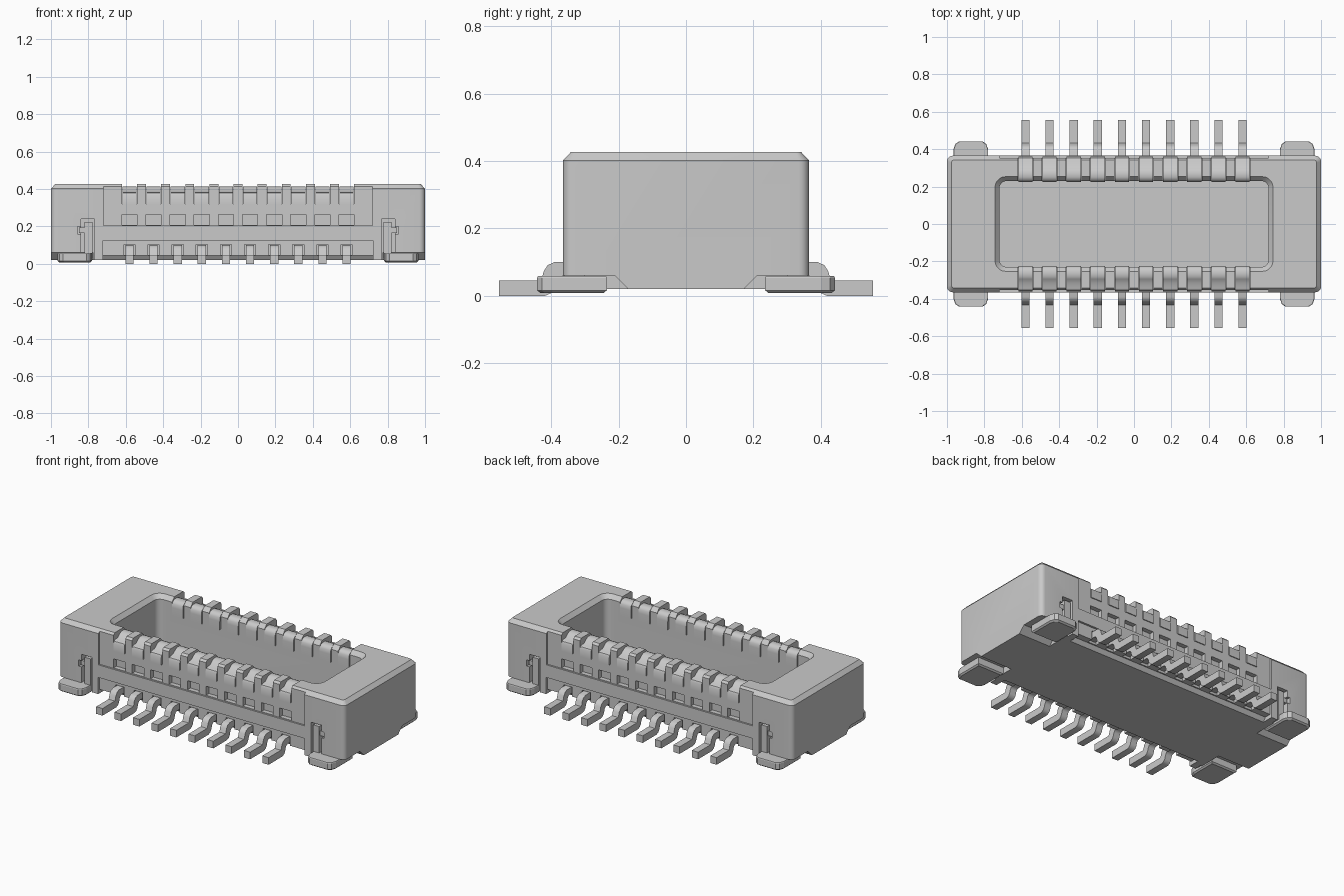
import bpy, bmesh, math

old = bpy.data.objects.get("Cube")
if old:
    bpy.data.objects.remove(old, do_unlink=True)

grey = bpy.data.materials.new("light grey")
grey.use_nodes = True
COLOUR = (0.59, 0.59, 0.59, 1)
grey.diffuse_color = COLOUR
grey.node_tree.nodes["Principled BSDF"].inputs["Base Color"].default_value = COLOUR

PITCH = 0.129
PIN_X = [(i - 4.5) * PITCH for i in range(10)]


def activate(ob):
    bpy.ops.object.select_all(action='DESELECT')
    ob.select_set(True)
    bpy.context.view_layer.objects.active = ob


def finish(name, bm, smooth=False):
    bmesh.ops.recalc_face_normals(bm, faces=bm.faces)
    me = bpy.data.meshes.new(name)
    bm.to_mesh(me)
    bm.free()
    me.materials.append(grey)
    ob = bpy.data.objects.new(name, me)
    bpy.context.collection.objects.link(ob)
    if smooth:
        activate(ob)
        bpy.ops.object.shade_smooth_by_angle(angle=math.radians(35))
    return ob


def loft(bm, loops):
    """Closed solid through loops that have equal point counts."""
    rings = [[bm.verts.new(p) for p in lp] for lp in loops]
    for a, b in zip(rings, rings[1:]):
        n = len(a)
        for i in range(n):
            bm.faces.new((a[i], a[(i + 1) % n], b[(i + 1) % n], b[i]))
    bm.faces.new(rings[0][::-1])
    bm.faces.new(rings[-1])


def round_rect(hx, hy, r, z, steps=5):
    pts = []
    for q, (sx, sy) in enumerate([(1, 1), (-1, 1), (-1, -1), (1, -1)]):
        for i in range(steps + 1):
            a = math.pi / 2 * (q + i / steps)
            pts.append((sx * (hx - r) + r * math.cos(a), sy * (hy - r) + r * math.sin(a), z))
    return pts


def prism(bm, profile, x0, x1, sy=1):
    """Extrude a (y, z) profile along x."""
    loft(bm, [[(x, sy * y, z) for y, z in profile] for x in (x0, x1)])


def box(bm, x0, x1, y0, y1, z0, z1, sy=1):
    prism(bm, [(y0, z0), (y1, z0), (y1, z1), (y0, z1)], x0, x1, sy)


def volume(ob):
    bm = bmesh.new()
    bm.from_object(ob, bpy.context.evaluated_depsgraph_get())
    v = abs(bm.calc_volume()) if bm.faces else 0.0
    bm.free()
    return v


def cut(target, bm):
    """Subtract, using the first solver that gives a sound solid."""
    before = volume(target)
    cutter = finish("cutter", bm)
    cutter.hide_render = True
    mod = target.modifiers.new("cut", 'BOOLEAN')
    mod.operation = 'DIFFERENCE'
    mod.object = cutter
    for solver in ('MANIFOLD', 'EXACT', 'FLOAT'):
        mod.solver = solver
        target.update_tag()
        bpy.context.view_layer.update()
        if 0.5 * before < volume(target) < 0.9999 * before:
            activate(target)
            bpy.ops.object.modifier_apply(modifier=mod.name)
            break
    else:
        target.modifiers.remove(mod)
    bpy.data.objects.remove(cutter, do_unlink=True)


# Housing block with chamfered top
bm = bmesh.new()
loft(bm, [round_rect(1, 0.365, 0.03, 0.02), round_rect(1, 0.365, 0.03, 0.402),
          round_rect(0.977, 0.342, 0.015, 0.426)])
housing = finish("housing", bm)

# Central cavity with flared rim
bm = bmesh.new()
loft(bm, [round_rect(0.72, 0.23, 0.04, 0.1), round_rect(0.72, 0.23, 0.04, 0.4),
          round_rect(0.747, 0.257, 0.06, 0.43)])
cut(housing, bm)

for s in (1, -1):
    # Shallow recess on the upper long wall
    bm = bmesh.new()
    box(bm, -0.72, 0.72, 0.354, 0.45, 0.205, 0.5, s)
    cut(housing, bm)

    # Undercut at the solder side
    bm = bmesh.new()
    prism(bm, [(0.285, 0.01), (0.45, 0.01), (0.45, 0.125), (0.352, 0.125),
               (0.352, 0.045), (0.31, 0.045)], -0.722, 0.722, s)
    cut(housing, bm)

    # Contact slots, wall windows and pin exits
    for y0, z0, z1, w in ((0.2, 0.32, 0.5, 0.041), (0.325, 0.208, 0.265, 0.041),
                          (0.318, 0.03, 0.104, 0.03)):
        bm = bmesh.new()
        for x in PIN_X:
            box(bm, x - w, x + w, y0, 0.45, z0, z1, s)
        cut(housing, bm)

    # Corner notches under the ends
    bm = bmesh.new()
    for x0, x1 in ((0.775, 1.1), (-1.1, -0.775)):
        prism(bm, [(0.155, 0.005), (0.5, 0.005), (0.5, 0.06), (0.212, 0.06)], x0, x1, s)
    cut(housing, bm)

    # Slots for the hold-down plates and their barbs
    for x0, x1, y0, z0, z1 in ((0.766, 0.84, 0.32, 0.01, 0.24), (0.81, 0.858, 0.335, 0.16, 0.2)):
        bm = bmesh.new()
        for m in (1, -1):
            box(bm, m * x0, m * x1, y0, 0.46, z0, z1, s)
        cut(housing, bm)

activate(housing)
bpy.ops.object.shade_smooth_by_angle(angle=math.radians(30))

# Bent solder pin and hooked contact profiles (y, z)
PIN = [(0.30, 0.06), (0.365, 0.06), (0.376, 0.055), (0.383, 0.045), (0.39, 0.022),
       (0.40, 0.008), (0.418, 0.0), (0.555, 0.0), (0.555, 0.045), (0.432, 0.045),
       (0.427, 0.055), (0.422, 0.073), (0.41, 0.091), (0.39, 0.1), (0.30, 0.1)]
HOOK = [(0.36, 0.318), (0.36, 0.366), (0.354, 0.378), (0.342, 0.384), (0.318, 0.386),
        (0.295, 0.405), (0.28, 0.413), (0.25, 0.413), (0.235, 0.406), (0.226, 0.393),
        (0.224, 0.37), (0.224, 0.318)]

for s, side in ((-1, "front"), (1, "back")):
    bm = bmesh.new()
    for x in PIN_X:
        prism(bm, PIN, x - 0.022, x + 0.022, s)
    finish(side + "_solder_pins", bm, True)

    bm = bmesh.new()
    for x in PIN_X:
        prism(bm, HOOK, x - 0.038, x + 0.038, s)
    finish(side + "_contacts", bm, True)

    # Hold-down tabs: rounded foot pad, upright plate and side barb
    for m, end in ((1, "left"), (-1, "right")):
        bm = bmesh.new()
        foot = [(0.78, 0.235), (0.965, 0.235), (0.965, 0.40), (0.955, 0.428),
                (0.935, 0.442), (0.81, 0.442), (0.79, 0.428), (0.78, 0.40)]

        def inset(d, z):
            return [(m * (0.8725 + (x - 0.8725) * (1 - d)),
                     s * (0.335 + (y - 0.335) * (1 - d)), z) for x, y in foot]
        loft(bm, [inset(0.1, 0.008), inset(0, 0.016), inset(0, 0.053), inset(0.02, 0.058)])
        box(bm, m * 0.778, m * 0.82, 0.30, 0.36, 0.03, 0.225, s)
        box(bm, m * 0.815, m * 0.85, 0.32, 0.352, 0.165, 0.195, s)
        finish(side + "_" + end + "_hold_down_tab", bm)
